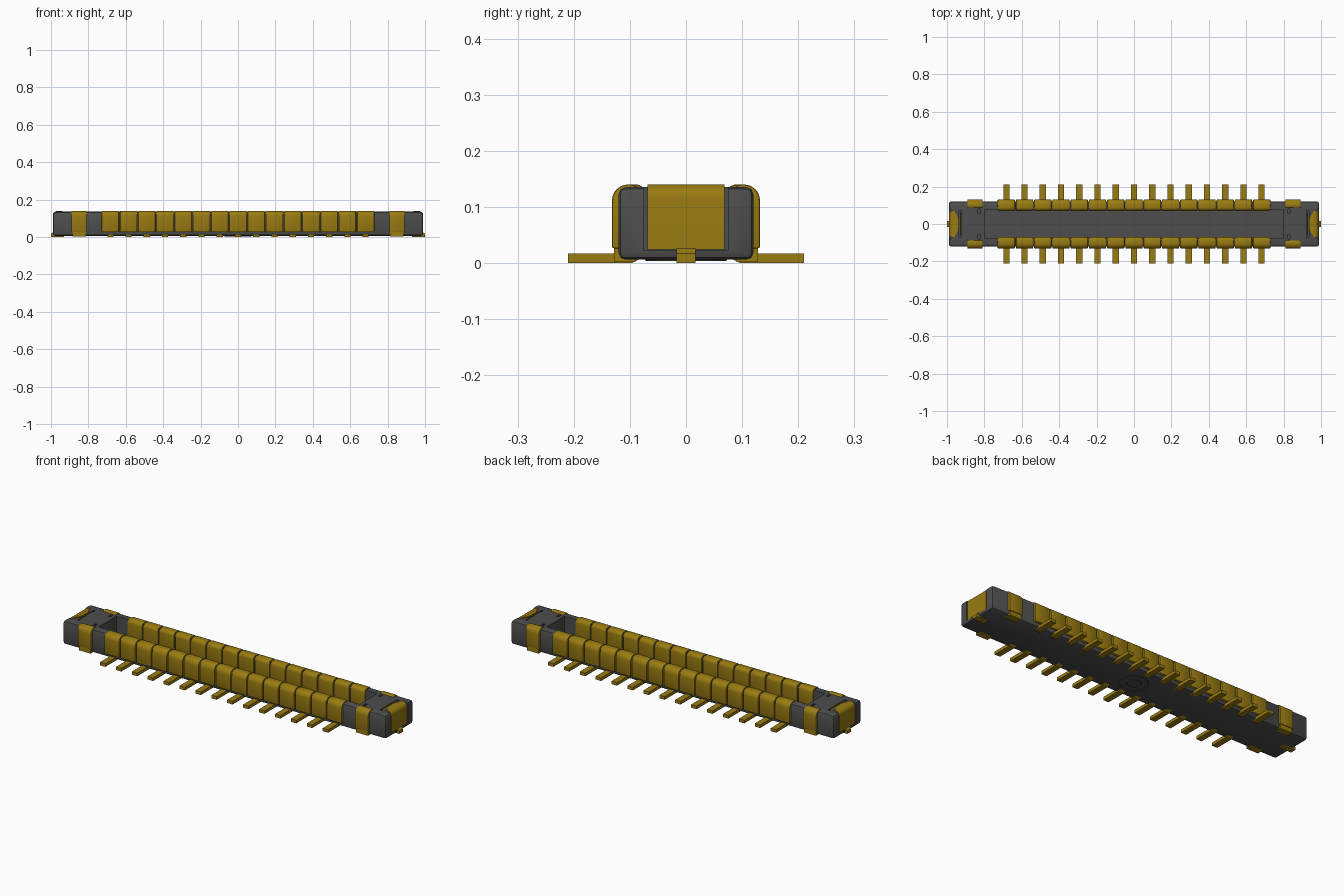
import bpy, bmesh, math
from mathutils import Vector

old = bpy.data.objects.get("Cube")
if old:
    bpy.data.objects.remove(old, do_unlink=True)


def material(name, color):
    m = bpy.data.materials.new(name)
    m.use_nodes = True
    m.diffuse_color = color
    b = m.node_tree.nodes["Principled BSDF"]
    b.inputs["Base Color"].default_value = color
    b.inputs["Roughness"].default_value = 0.6
    return m


GOLD = material("gold plating", (0.32, 0.2, 0.006, 1))
DARK = material("dark grey plastic", (0.075, 0.075, 0.075, 1))


def arc(cx, cz, r, a0, a1, n=6):
    """Points on an arc, angles in degrees."""
    return [(cx + r * math.cos(math.radians(a0 + (a1 - a0) * i / n)),
             cz + r * math.sin(math.radians(a0 + (a1 - a0) * i / n))) for i in range(n + 1)]


def prism(name, pts, axis, lo, hi, mat, bevel=0.0, mirror=1):
    """Extrude a profile along x (y,z points), y (x,z points) or z (x,y points)."""
    place = {"x": lambda p, t: (t, p[0] * mirror, p[1]),
             "y": lambda p, t: (p[0] * mirror, t, p[1]),
             "z": lambda p, t: (p[0] * mirror, p[1], t)}[axis]
    bm = bmesh.new()
    face = bm.faces.new([bm.verts.new(place(p, lo)) for p in pts])
    ext = bmesh.ops.extrude_face_region(bm, geom=[face])
    shift = Vector(place((0, 0), hi)) - Vector(place((0, 0), lo))
    bmesh.ops.translate(bm, vec=shift,
                        verts=[v for v in ext["geom"] if isinstance(v, bmesh.types.BMVert)])
    bmesh.ops.recalc_face_normals(bm, faces=bm.faces)
    if bevel:
        sharp = [e for e in bm.edges if e.calc_face_angle(0) > math.radians(40)]
        bmesh.ops.bevel(bm, geom=sharp, offset=bevel, segments=2, profile=0.5,
                        affect='EDGES', clamp_overlap=True)
    me = bpy.data.meshes.new(name)
    bm.to_mesh(me)
    bm.free()
    me.materials.append(mat)
    ob = bpy.data.objects.new(name, me)
    bpy.context.collection.objects.link(ob)
    return ob


def box(name, x0, x1, y0, y1, z0, z1, mat, bevel=0.0):
    return prism(name, [(x0, y0), (x1, y0), (x1, y1), (x0, y1)], "z", z0, z1, mat, bevel)


def smooth(ob):
    bpy.ops.object.select_all(action='DESELECT')
    ob.select_set(True)
    bpy.context.view_layer.objects.active = ob
    bpy.ops.object.shade_smooth_by_angle(angle=math.radians(35))


def cut(ob, cutter):
    """Subtract a cutter, apply the result and discard the cutter."""
    cutter.hide_render = True
    mod = ob.modifiers.new("cut", 'BOOLEAN')
    mod.operation = 'DIFFERENCE'
    mod.solver = 'EXACT'
    mod.object = cutter
    bpy.ops.object.select_all(action='DESELECT')
    bpy.context.view_layer.objects.active = ob
    ob.select_set(True)
    bpy.ops.object.modifier_apply(modifier=mod.name)
    bpy.data.objects.remove(cutter, do_unlink=True)


# Housing with rounded edges and a long open cavity
housing = box("housing", -0.99, 0.99, -0.12, 0.12, 0.006, 0.135, DARK, 0.012)
cut(housing, box("cavity_cutter", -0.8, 0.8, -0.077, 0.077, 0.04, 0.2, DARK))
for s in (-1, 1):
    def span(a, b):
        return sorted((s * a, s * b))
    # Recess for the end plate, slot behind it and small corner slots
    cut(housing, box("end_cutter", *span(0.972, 1.05), -0.075, 0.075, 0.022, 0.2, DARK))
    cut(housing, box("slot_cutter", *span(0.922, 0.935), -0.073, 0.073, 0.1, 0.2, DARK))
    for t in (-1, 1):
        ys = sorted((t * 0.055, t * 0.08))
        cut(housing, box("corner_cutter", *span(0.82, 0.834), *ys, 0.11, 0.2, DARK))
smooth(housing)


def hook(inner):
    """Arched cross-section that wraps over a side wall."""
    r = 0.029
    return ([(inner, 0.026), (0.132, 0.026)] + arc(0.132 - r, 0.14 - r, r, 0, 90)
            + arc(inner + 0.02, 0.12, 0.02, 90, 180))


lead_profile = [(0.21, 0), (0.21, 0.017), (0.08, 0.017), (0.084, 0.006), (0.096, 0)]
foot_profile = [(0.128, 0.002), (0.128, 0.03), (0.09, 0.03), (0.09, 0.002)]
PITCH, COUNT = 0.0975, 15

for side, where in ((-1, "front"), (1, "back")):
    # Row of contacts and their solder leads, sharing two meshes
    contact = prism(where + "_contact", hook(0.07), "x", -0.046, 0.046, GOLD, 0.005, side)
    lead = prism(where + "_lead", lead_profile, "x", -0.0165, 0.0165, GOLD, 0, side)
    smooth(contact)
    for i in range(COUNT):
        x = (i - (COUNT - 1) / 2) * PITCH
        for part in (contact, lead):
            ob = part if i == 0 else bpy.data.objects.new(part.name, part.data)
            if i:
                bpy.context.collection.objects.link(ob)
            ob.location.x = x
    # Retention clips near both ends, with a flat foot
    for end in (-1, 1):
        cx = end * 0.85
        smooth(prism(where + "_clip", hook(0.08), "x", cx - 0.041, cx + 0.041, GOLD, 0.004, side))
        prism(where + "_clip_foot", foot_profile, "x", cx - 0.036, cx + 0.036, GOLD, 0, side)

# End plates: bent sheet, curved top tongue, slot insert and foot
sheet = ([(0.966, 0.024), (0.988, 0.024)] + arc(0.963, 0.115, 0.025, 0, 90)
         + [(0.956, 0.14), (0.956, 0.128), (0.966, 0.12)])
tongue = [(0.966, -0.069), (0.966, 0.069), (0.956, 0.06), (0.944, 0.042), (0.937, 0.02),
          (0.937, -0.02), (0.944, -0.042), (0.956, -0.06)]
for s, where in ((-1, "right"), (1, "left")):
    smooth(prism(where + "_end_plate", sheet, "y", -0.069, 0.069, GOLD, 0, s))
    prism(where + "_end_tongue", tongue, "z", 0.132, 0.1395, GOLD, 0, s)
    prism(where + "_slot_insert", [(0.926, 0.09), (0.931, 0.09), (0.931, 0.132), (0.926, 0.132)],
          "y", -0.062, 0.062, GOLD, 0, s)
    prism(where + "_end_foot", [(0.93, 0), (1.0, 0), (1.0, 0.017), (0.988, 0.026), (0.93, 0.026)],
          "y", -0.0165, 0.0165, GOLD, 0, s)

# Shallow raised rings under the housing
for radius in (0.035, 0.07):
    bpy.ops.mesh.primitive_torus_add(major_radius=radius, minor_radius=0.003, major_segments=32,
                                     minor_segments=6, location=(0, 0, 0.006))
    ring = bpy.context.object
    ring.name = "underside_ring"
    ring.data.materials.append(DARK)
